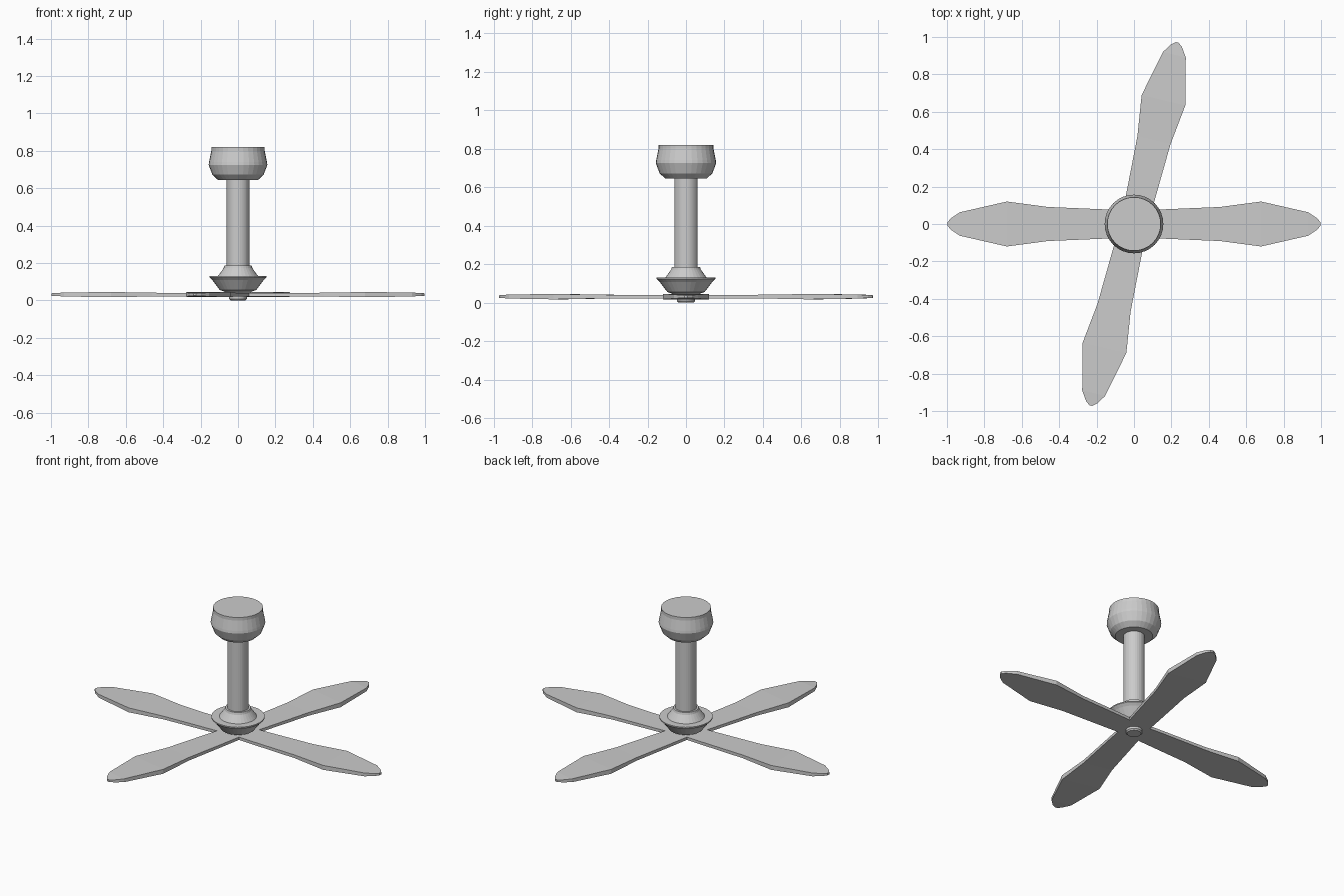
import bpy, bmesh, math
from mathutils import Matrix

if "Cube" in bpy.data.objects:
    bpy.data.objects.remove(bpy.data.objects["Cube"])

SIDES = 32


def finish(name, bm):
    bmesh.ops.remove_doubles(bm, verts=bm.verts, dist=1e-5)
    bmesh.ops.recalc_face_normals(bm, faces=bm.faces)
    mesh = bpy.data.meshes.new(name)
    bm.to_mesh(mesh)
    bm.free()
    obj = bpy.data.objects.new(name, mesh)
    bpy.context.collection.objects.link(obj)
    return obj


def lathe(name, profile):
    """Closed solid turned about z from (radius, height) points."""
    bm = bmesh.new()
    rings = []
    for r, z in profile:
        rings.append([bm.verts.new((r * math.cos(i * math.tau / SIDES),
                                    r * math.sin(i * math.tau / SIDES), z))
                      for i in range(SIDES)])
    for a, b in zip(rings, rings[1:]):
        for i in range(SIDES):
            j = (i + 1) % SIDES
            bm.faces.new((a[i], a[j], b[j], b[i]))
    bm.faces.new(rings[0][::-1])
    bm.faces.new(rings[-1])
    return finish(name, bm)


def blade(name, angle):
    """Paddle blade lofted from (distance, half width, bottom, top) sections."""
    sections = [(0.0, 0.07, 0.022, 0.040), (0.15, 0.078, 0.022, 0.040),
                (0.46, 0.091, 0.021, 0.041), (0.68, 0.12, 0.017, 0.045),
                (0.93, 0.063, 0.021, 0.042), (0.98, 0.03, 0.024, 0.039),
                (0.998, 0.008, 0.025, 0.038)]
    bm = bmesh.new()
    loops = [[bm.verts.new(p) for p in ((x, -w, lo), (x, w, lo), (x, w, hi), (x, -w, hi))]
             for x, w, lo, hi in sections]
    for a, b in zip(loops, loops[1:]):
        for i in range(4):
            j = (i + 1) % 4
            bm.faces.new((a[i], a[j], b[j], b[i]))
    bm.faces.new(loops[0])
    bm.faces.new(loops[-1])
    bmesh.ops.transform(bm, matrix=Matrix.Rotation(math.radians(angle), 4, 'Z'), verts=bm.verts)
    return finish(name, bm)


# Ceiling canopy
lathe("ceiling_canopy", [(0.108, 0.645), (0.137, 0.672), (0.157, 0.725),
                         (0.155, 0.74), (0.143, 0.80), (0.143, 0.82)])

# Down rod
lathe("down_rod", [(0.061, 0.15), (0.061, 0.67)])

# Motor housing with flared rim
lathe("motor_housing", [(0.06, 0.035), (0.075, 0.048), (0.097, 0.055), (0.137, 0.108),
                        (0.153, 0.123), (0.153, 0.13), (0.107, 0.13), (0.077, 0.172),
                        (0.073, 0.186)])

# Bottom cap under the blades
lathe("bottom_cap", [(0.040, 0.0), (0.047, 0.008), (0.047, 0.03)])

# Two crossing pairs of blades
for n, angle in enumerate((0, 76.6, 180, 256.6)):
    blade(f"blade_{n + 1}", angle)
